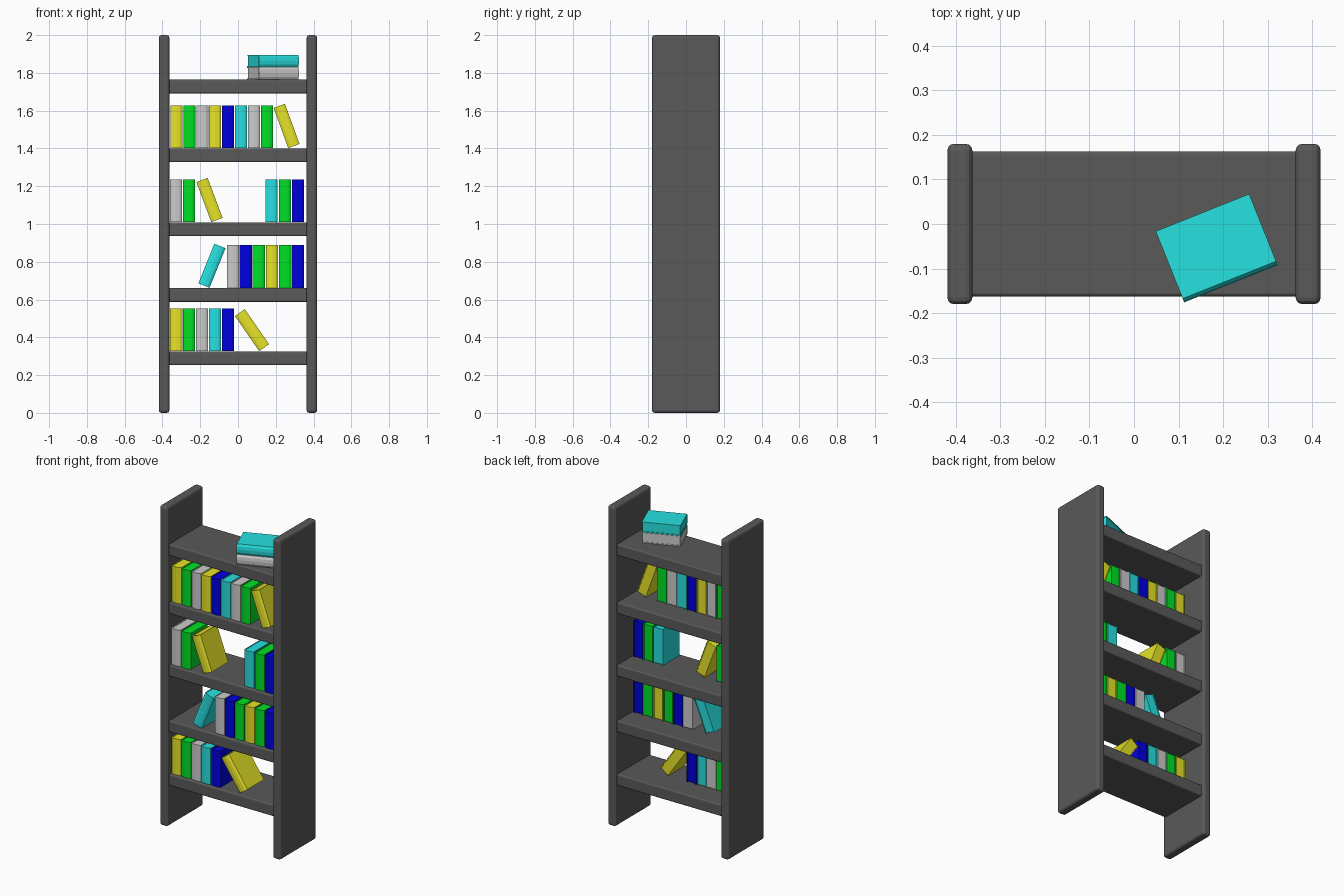
import bpy, bmesh, math
from mathutils import Matrix

if "Cube" in bpy.data.objects:
    bpy.data.objects.remove(bpy.data.objects["Cube"])

COLORS = {
    "charcoal": (0.1, 0.1, 0.1, 1), "yellow": (0.8, 0.78, 0.02, 1),
    "green": (0.0, 0.75, 0.02, 1), "grey": (0.6, 0.6, 0.6, 1),
    "blue": (0.0, 0.0, 0.75, 1), "cyan": (0.02, 0.75, 0.75, 1),
}
MATS = {}
for name, rgba in COLORS.items():
    MATS[name] = bpy.data.materials.new(name)
    MATS[name].diffuse_color = rgba


def board(name, x0, x1, depth, z0, z1, bevel):
    """Rounded-edge plank centred on y = 0."""
    bpy.ops.mesh.primitive_cube_add(size=1, location=((x0 + x1) / 2, 0, (z0 + z1) / 2))
    ob = bpy.context.object
    ob.name = name
    ob.scale = (x1 - x0, depth, z1 - z0)
    bpy.ops.object.transform_apply(location=False, rotation=False, scale=True)
    mod = ob.modifiers.new("rounded_edges", "BEVEL")
    mod.width = bevel
    mod.segments = 3
    ob.data.materials.append(MATS["charcoal"])


# side panels
for side, s in (("left", -1), ("right", 1)):
    a, b = sorted((s * 0.363, s * 0.419))
    board(side + "_panel", a, b, 0.36, 0, 2, 0.015)

# shelves
SHELF_TOPS = [0.325, 0.66, 1.008, 1.40, 1.764]
for i, top in enumerate(SHELF_TOPS):
    board(f"shelf_{i + 1}", -0.37, 0.37, 0.325, top - 0.072, top, 0.008)

# book: U-shaped cover with rounded spine, plus a slightly inset page block
T, D, H = 0.064, 0.163, 0.226
COVER = 0.005


def book_mesh(color):
    bm = bmesh.new()
    t, d = T / 2, D / 2
    spine = [(-t, -d), (-t * 0.6, -d - 0.007), (0, -d - 0.009), (t * 0.6, -d - 0.007), (t, -d)]
    outline = spine + [(t, d), (t - COVER, d), (t - COVER, -d + 0.004),
                       (-t + COVER, -d + 0.004), (-t + COVER, d), (-t, d)]
    face = bm.faces.new([bm.verts.new((x, y, -H / 2)) for x, y in outline])
    out = bmesh.ops.extrude_face_region(bm, geom=[face])
    top = [v for v in out["geom"] if isinstance(v, bmesh.types.BMVert)]
    bmesh.ops.translate(bm, verts=top, vec=(0, 0, H))
    pages = Matrix.Diagonal((T - 2 * COVER, D - 0.007, H - 0.006, 1))
    bmesh.ops.create_cube(bm, size=1, matrix=pages)
    bmesh.ops.recalc_face_normals(bm, faces=bm.faces)
    me = bpy.data.meshes.new(color + "_book")
    bm.to_mesh(me)
    bm.free()
    me.materials.append(MATS[color])
    return me


BOOKS = {c: book_mesh(c) for c in COLORS if c != "charcoal"}


def place_book(color, loc, rot):
    ob = bpy.data.objects.new(color + "_book", BOOKS[color])
    ob.location = loc
    ob.rotation_euler = rot
    bpy.context.collection.objects.link(ob)


# shelved books: (colour, centre x, lean in degrees) per shelf, bottom first
ROWS = [
    [("yellow", -.327, 0), ("green", -.259, 0), ("grey", -.19, 0), ("cyan", -.122, 0),
     ("blue", -.052, 0), ("yellow", .074, -34.7)],
    [("cyan", -.138, 22), ("grey", -.027, 0), ("blue", .041, 0), ("green", .11, 0),
     ("yellow", .18, 0), ("green", .25, 0), ("blue", .317, 0)],
    [("grey", -.329, 0), ("green", -.259, 0), ("yellow", -.151, -20.5),
     ("cyan", .177, 0), ("green", .249, 0), ("blue", .317, 0)],
    [("yellow", -.325, 0), ("green", -.257, 0), ("grey", -.188, 0), ("yellow", -.121, 0),
     ("blue", -.053, 0), ("cyan", .015, 0), ("grey", .084, 0), ("green", .153, 0),
     ("yellow", .257, -20)],
]
for top, row in zip(SHELF_TOPS, ROWS):
    for color, x, lean in row:
        a = math.radians(lean)
        half = (H * math.cos(a) + T * abs(math.sin(a))) / 2
        place_book(color, (x, -0.06, top + half + 0.002), (0, a, 0))

# stack lying on the top shelf
for i, color in enumerate(("grey", "cyan")):
    place_book(color, (0.184, -0.05, SHELF_TOPS[-1] + T * (i + 0.5) + 0.002 * (i + 1)),
               (0, math.pi / 2, math.radians(21.8)))

for m in bpy.data.materials:
    if m.users and not m.is_grease_pencil:
        m.use_nodes = True
        m.node_tree.nodes["Principled BSDF"].inputs["Base Color"].default_value = m.diffuse_color
